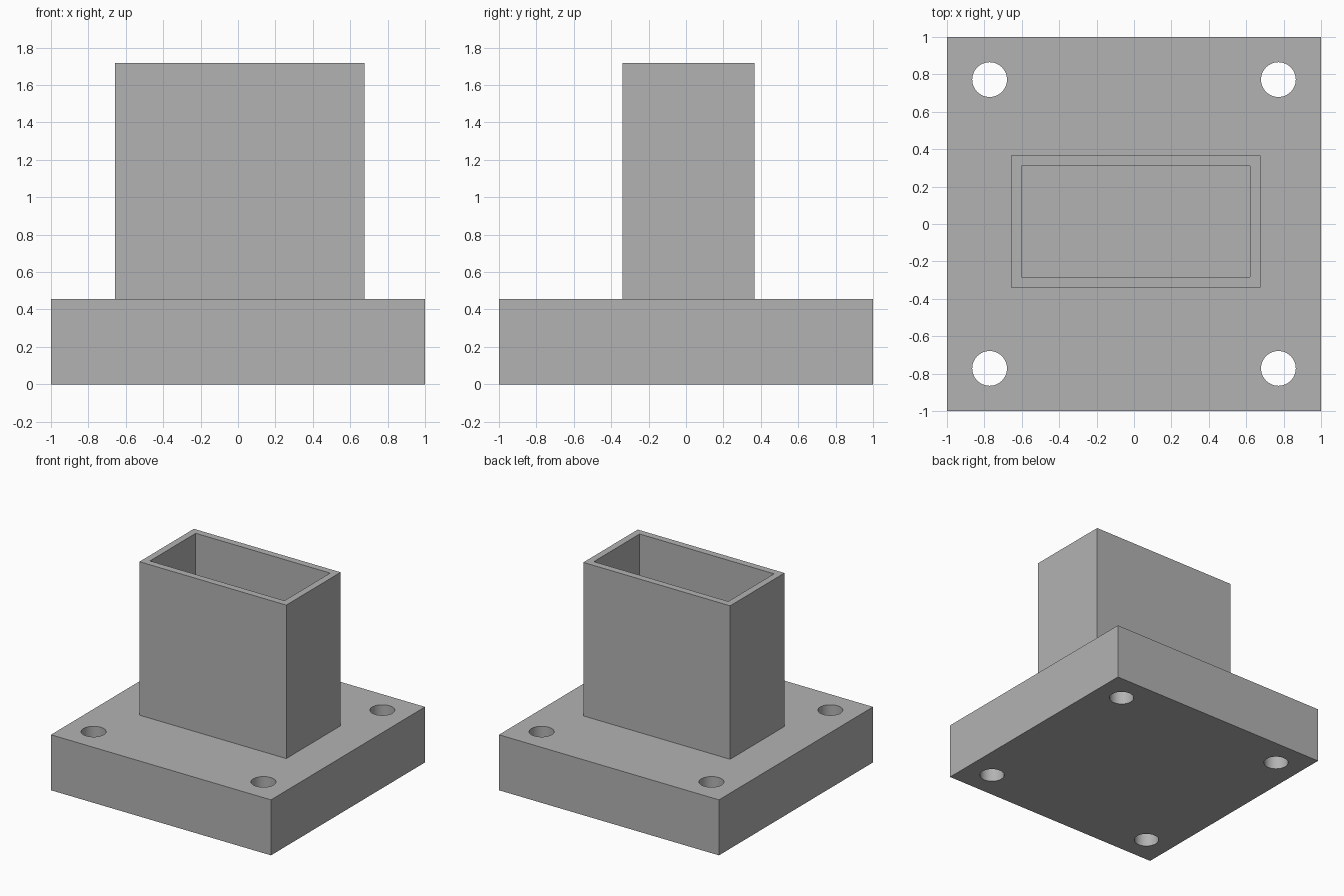
import bpy, bmesh
from mathutils import Matrix, Vector

default = bpy.data.objects.get("Cube")
if default:
    bpy.data.objects.remove(default, do_unlink=True)

PLATE_TOP, TUBE_TOP = 0.456, 1.717
WALL = 0.056
HOLE_AT, HOLE_RADIUS = 0.772, 0.093

grey = bpy.data.materials.new("plain grey")
grey.use_nodes = True
grey.diffuse_color = (0.45, 0.45, 0.45, 1)
grey.node_tree.nodes["Principled BSDF"].inputs["Base Color"].default_value = grey.diffuse_color


def add_box(bm, low, high):
    low, high = Vector(low), Vector(high)
    matrix = Matrix.Translation((low + high) / 2) @ Matrix.Diagonal((*(high - low), 1))
    bmesh.ops.create_cube(bm, size=1, matrix=matrix)
    bm.normal_update()


def make_object(bm, name):
    mesh = bpy.data.meshes.new(name)
    bm.to_mesh(mesh)
    bm.free()
    mesh.materials.append(grey)
    obj = bpy.data.objects.new(name, mesh)
    bpy.context.collection.objects.link(obj)
    return obj


# Base plate
bm = bmesh.new()
add_box(bm, (-1, -1, 0), (1, 1, PLATE_TOP))
plate = make_object(bm, "base_plate")

# Four bolt holes cut through the plate
bm = bmesh.new()
for x in (-HOLE_AT, HOLE_AT):
    for y in (-HOLE_AT, HOLE_AT):
        bmesh.ops.create_cone(bm, cap_ends=True, segments=48, radius1=HOLE_RADIUS,
                              radius2=HOLE_RADIUS, depth=2,
                              matrix=Matrix.Translation((x, y, 0)))
cutter = make_object(bm, "hole_cutter")
holes = plate.modifiers.new("bolt_holes", "BOOLEAN")
holes.operation = "DIFFERENCE"
holes.solver = "EXACT"
holes.object = cutter
bpy.ops.object.select_all(action="DESELECT")
plate.select_set(True)
bpy.context.view_layer.objects.active = plate
bpy.ops.object.modifier_apply(modifier=holes.name)
bpy.data.objects.remove(cutter, do_unlink=True)
bpy.ops.object.shade_smooth_by_angle()

# Rectangular tube, open at the top and floored by the plate
bm = bmesh.new()
add_box(bm, (-0.658, -0.339, PLATE_TOP), (0.676, 0.367, TUBE_TOP))
bottom = min(bm.faces, key=lambda f: f.calc_center_median().z)
bmesh.ops.delete(bm, geom=[bottom], context="FACES_ONLY")
mouth = max(bm.faces, key=lambda f: f.calc_center_median().z)
bmesh.ops.inset_region(bm, faces=[mouth], thickness=WALL, use_even_offset=True)
floor = bmesh.ops.extrude_discrete_faces(bm, faces=[mouth])["faces"][0]
for vert in floor.verts:
    vert.co.z = PLATE_TOP
bmesh.ops.delete(bm, geom=[floor], context="FACES_ONLY")
make_object(bm, "rectangular_tube")
